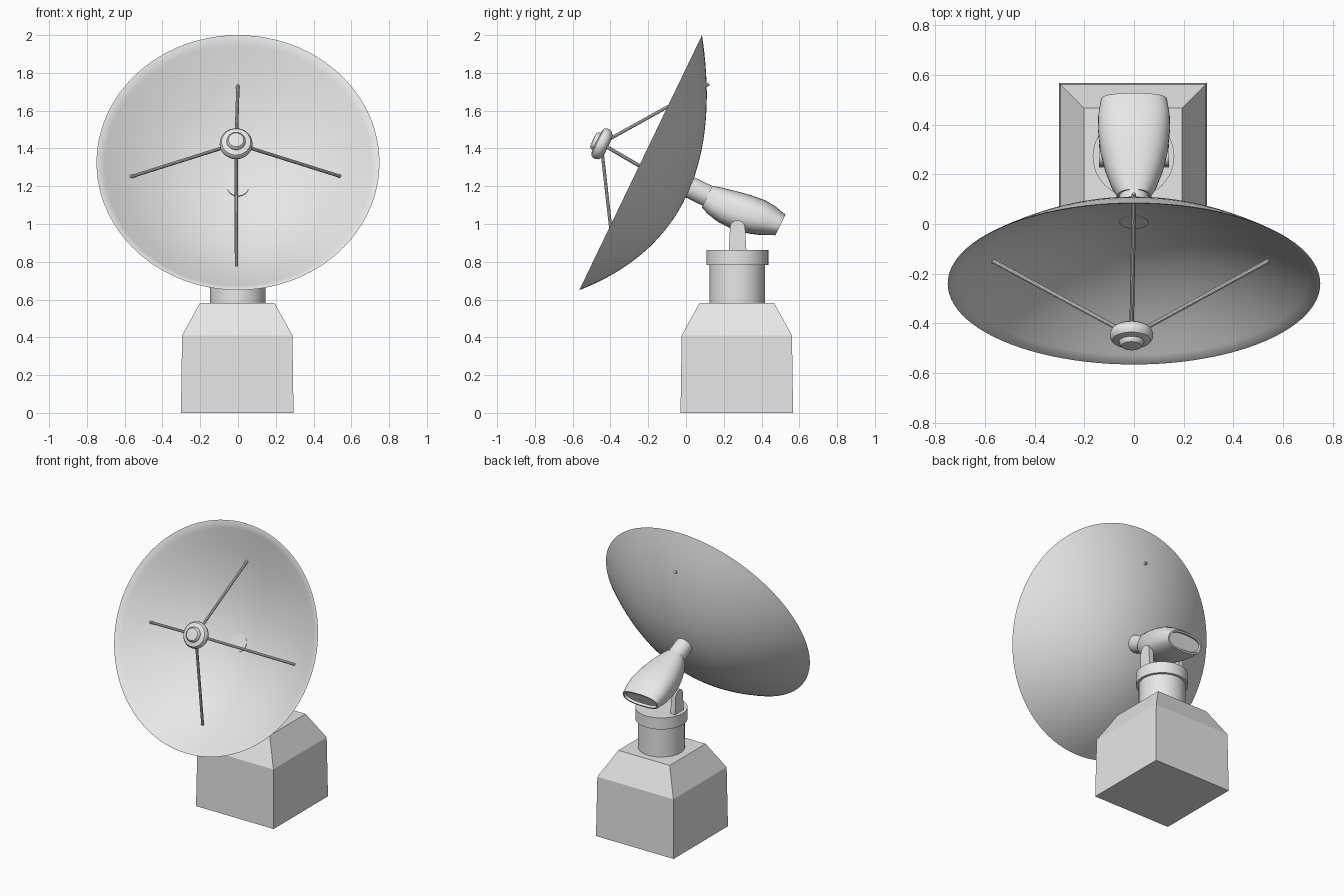
import bpy, bmesh, math
from mathutils import Matrix, Vector

if "Cube" in bpy.data.objects:
    bpy.data.objects.remove(bpy.data.objects["Cube"])

grey = bpy.data.materials.new("light_grey")
grey.use_nodes = True
grey.diffuse_color = (0.8, 0.8, 0.8, 1)
grey.node_tree.nodes["Principled BSDF"].inputs["Base Color"].default_value = (0.8, 0.8, 0.8, 1)

# Tilted dish frame: local y runs up the rim plane, local z points forward
TILT = Matrix.Translation((0, -0.24, 1.325)) @ Matrix.Rotation(math.radians(64.3), 4, 'X')


def finish(name, bm, matrix=None, angle=35):
    bmesh.ops.recalc_face_normals(bm, faces=bm.faces)
    mesh = bpy.data.meshes.new(name)
    bm.to_mesh(mesh)
    bm.free()
    if matrix:
        mesh.transform(matrix)
    mesh.shade_smooth()
    mesh.set_sharp_from_angle(angle=math.radians(angle))
    mesh.materials.append(grey)
    obj = bpy.data.objects.new(name, mesh)
    bpy.context.scene.collection.objects.link(obj)
    return obj


def loft(bm, rings):
    """Bridge equal-sized closed rings of points and cap both ends."""
    loops = [[bm.verts.new(p) for p in ring] for ring in rings]
    n = len(loops[0])
    for a, b in zip(loops, loops[1:]):
        for i in range(n):
            j = (i + 1) % n
            bm.faces.new((a[i], a[j], b[j], b[i]))
    return bm.faces.new(loops[0]), bm.faces.new(loops[-1])


def circle(r, z, n):
    return [(r * math.cos(2 * math.pi * i / n), r * math.sin(2 * math.pi * i / n), z)
            for i in range(n)]


def lathe(name, profile, matrix, n=40):
    bm = bmesh.new()
    loft(bm, [circle(r, z, n) for r, z in profile])
    return finish(name, bm, matrix)


def rod(name, start, end, r, n=10):
    start, end = Vector(start), Vector(end)
    way = end - start
    turn = way.to_track_quat('Z', 'Y').to_matrix().to_4x4()
    return lathe(name, [(r, 0), (r, way.length)], Matrix.Translation(start) @ turn, n)


# Base: square block with a chamfered top
bm = bmesh.new()
loft(bm, [[(sx * h - 0.004, sy * h + 0.269, z)
           for sx, sy in ((-1, -1), (1, -1), (1, 1), (-1, 1))]
          for h, z in ((0.298, 0), (0.292, 0.41), (0.197, 0.583))])
finish("base", bm, angle=10)

# Column and turntable
PIVOT = Matrix.Translation((-0.002, 0.272, 0))
lathe("column", [(0.147, 0.57), (0.147, 0.79)], PIVOT, 48)
lathe("turntable", [(0.164, 0.782), (0.164, 0.862)], PIVOT, 48)

# Yoke: two round-topped plates holding the housing
for side, x in (("right", -0.14), ("left", 0.105)):
    outline = [(-0.047, 0.85), (0.047, 0.85)]
    outline += [(0.04 * math.cos(a), 0.98 + 0.04 * math.sin(a))
                for a in (math.pi * i / 12 for i in range(13))]
    bm = bmesh.new()
    loft(bm, [[(x + dx, 0.273 + y, z) for y, z in outline] for dx in (0, 0.035)])
    finish(side + "_yoke_plate", bm)

# Housing: flattened barrel along the dish axis, recessed at the rear
stations = [  # distance behind rim, half width, top, bottom
    (0.395, 0.065, 0.054, -0.073), (0.44, 0.09, 0.066, -0.092),
    (0.51, 0.115, 0.081, -0.106), (0.60, 0.137, 0.098, -0.108),
    (0.68, 0.145, 0.106, -0.09), (0.74, 0.144, 0.101, -0.07),
    (0.81, 0.133, 0.084, -0.037)]
bm = bmesh.new()
rings = []
for s, w, top, bottom in stations:
    ring = []
    for i in range(40):
        a = 2 * math.pi * i / 40
        c, d = math.cos(a), math.sin(a)
        ring.append((w * math.copysign(abs(c) ** 0.8, c),
                     (top + bottom) / 2 + (top - bottom) / 2 * math.copysign(abs(d) ** 0.8, d),
                     -s))
    rings.append(ring)
front_cap, rear_cap = loft(bm, rings)
bmesh.ops.recalc_face_normals(bm, faces=bm.faces)
bmesh.ops.inset_region(bm, faces=[rear_cap], thickness=0.01)
bmesh.ops.inset_region(bm, faces=[rear_cap], thickness=0.004, depth=-0.015)
finish("housing", bm, TILT)

# Neck between housing and dish
lathe("neck", [(0.058, -0.43), (0.058, -0.275)], TILT @ Matrix.Translation((0, -0.005, 0)))

# Dish: thin curved bowl, its hollow shifted a little towards the lower edge
R, DEPTH, SEG, STEPS = 0.749, 0.295, 96, 20


def dish_ring(k, thick):
    u = k / STEPS
    sag = DEPTH * (1 - u * u)
    return [(x, y - 0.2 * sag, -sag + thick * (1 - u ** 8))
            for x, y, z in circle(R * u - thick * u ** 3 * 0.5, 0, SEG)]


bm = bmesh.new()
loft(bm, [dish_ring(k, 0) for k in range(1, STEPS + 1)]
     + [dish_ring(k, 0.012) for k in range(STEPS, 0, -1)])
finish("dish", bm, TILT, 60)

# Feed: rounded drum with a small front knob
FEED = TILT @ Matrix.Translation((-0.01, 0, 0.232))
lathe("feed", [(0.04, -0.04), (0.062, -0.037), (0.08, -0.025), (0.087, -0.008),
               (0.086, 0.008), (0.077, 0.021), (0.06, 0.026), (0.05, 0.027),
               (0.048, 0.038), (0.04, 0.046), (0.02, 0.048)], FEED)

# Four struts from the feed to the dish
hub = FEED.translation
for name, tip in (("top", (0, 0.122, 1.742)), ("bottom", (-0.008, -0.376, 0.776)),
                  ("right", (-0.568, -0.148, 1.25)), ("left", (0.54, -0.148, 1.253))):
    rod(name + "_strut", hub, tip, 0.009)
